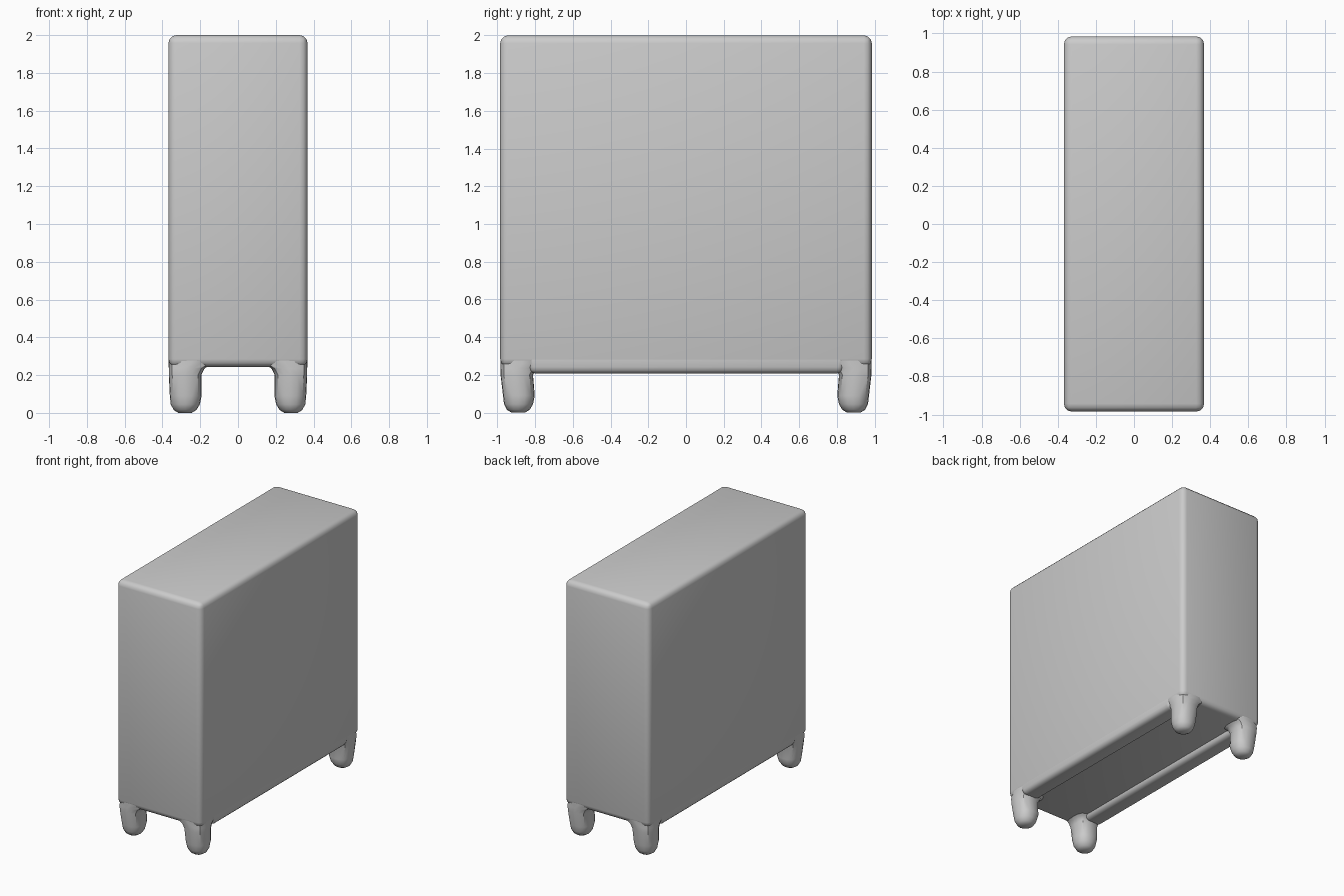
import bpy, bmesh, math

cube = bpy.data.objects.get("Cube")
if cube:
    bpy.data.objects.remove(cube, do_unlink=True)

HALF_X, HALF_Y, TOP = 0.368, 0.985, 2.0

grey = bpy.data.materials.new("light_grey")
grey.use_nodes = True
grey.diffuse_color = (0.6, 0.6, 0.6, 1)
grey.node_tree.nodes["Principled BSDF"].inputs["Base Color"].default_value = (0.6, 0.6, 0.6, 1)


def finish(name, bm):
    bmesh.ops.recalc_face_normals(bm, faces=bm.faces)
    mesh = bpy.data.meshes.new(name)
    bm.to_mesh(mesh)
    bm.free()
    mesh.materials.append(grey)
    obj = bpy.data.objects.new(name, mesh)
    bpy.context.collection.objects.link(obj)
    bpy.ops.object.select_all(action="DESELECT")
    obj.select_set(True)
    bpy.context.view_layer.objects.active = obj
    bpy.ops.object.shade_smooth_by_angle(angle=math.radians(35))
    return obj


def rounded_box(name, low, high, radius, taper=0.0):
    """Box with softened edges; taper shortens the underside along y."""
    bm = bmesh.new()
    bmesh.ops.create_cube(bm, size=1)
    for v in bm.verts:
        under = v.co.z < 0
        v.co = [low[i] if v.co[i] < 0 else high[i] for i in range(3)]
        if under:
            v.co.y -= math.copysign(taper, v.co.y)
    bmesh.ops.bevel(bm, geom=bm.edges[:], offset=radius, segments=3,
                    profile=0.5, affect="EDGES")
    return finish(name, bm)


def leg(name, sx, sy, sides=16):
    """Rounded peg whose flared top stays flush with the cabinet corner."""
    # height, radius, inset from the cabinet's faces, squareness
    rings = [(0.0, 0.035, 0.052, 2), (0.015, 0.06, 0.028, 2), (0.045, 0.077, 0.012, 2.2),
             (0.09, 0.084, 0.007, 2.5), (0.2, 0.086, 0.002, 3), (0.235, 0.094, 0.002, 3.5),
             (0.26, 0.115, 0.002, 4), (0.32, 0.12, 0.002, 5)]
    bm = bmesh.new()
    loops = []
    for z, r, inset, power in rings:
        cx, cy = HALF_X - inset - r, HALF_Y - inset - r - 0.008 * (z < 0.2)
        loop = []
        for i in range(sides):
            a = math.tau * i / sides
            c, s = math.cos(a), math.sin(a)
            k = r / (abs(c) ** power + abs(s) ** power) ** (1 / power)
            loop.append(bm.verts.new((sx * (cx + k * c), sy * (cy + k * s), z)))
        loops.append(loop)
    for a, b in zip(loops, loops[1:]):
        for i in range(sides):
            j = (i + 1) % sides
            bm.faces.new((a[i], a[j], b[j], b[i]))
    bm.faces.new(loops[0])
    bm.faces.new(loops[-1])
    return finish(name, bm)


# Main cabinet block
rounded_box("cabinet_body", (-HALF_X, -HALF_Y, 0.243), (HALF_X, HALF_Y, TOP), 0.042)

# Lower rails along the long sides, and the corner legs
for side, sx in (("right", -1), ("left", 1)):
    xs = sorted((sx * 0.22, sx * (HALF_X - 0.001)))
    rounded_box(side + "_rail", (xs[0], -0.87, 0.207), (xs[1], 0.87, 0.34), 0.035, 0.04)
    for end, sy in (("front", -1), ("back", 1)):
        leg(f"{end}_{side}_leg", sx, sy)
